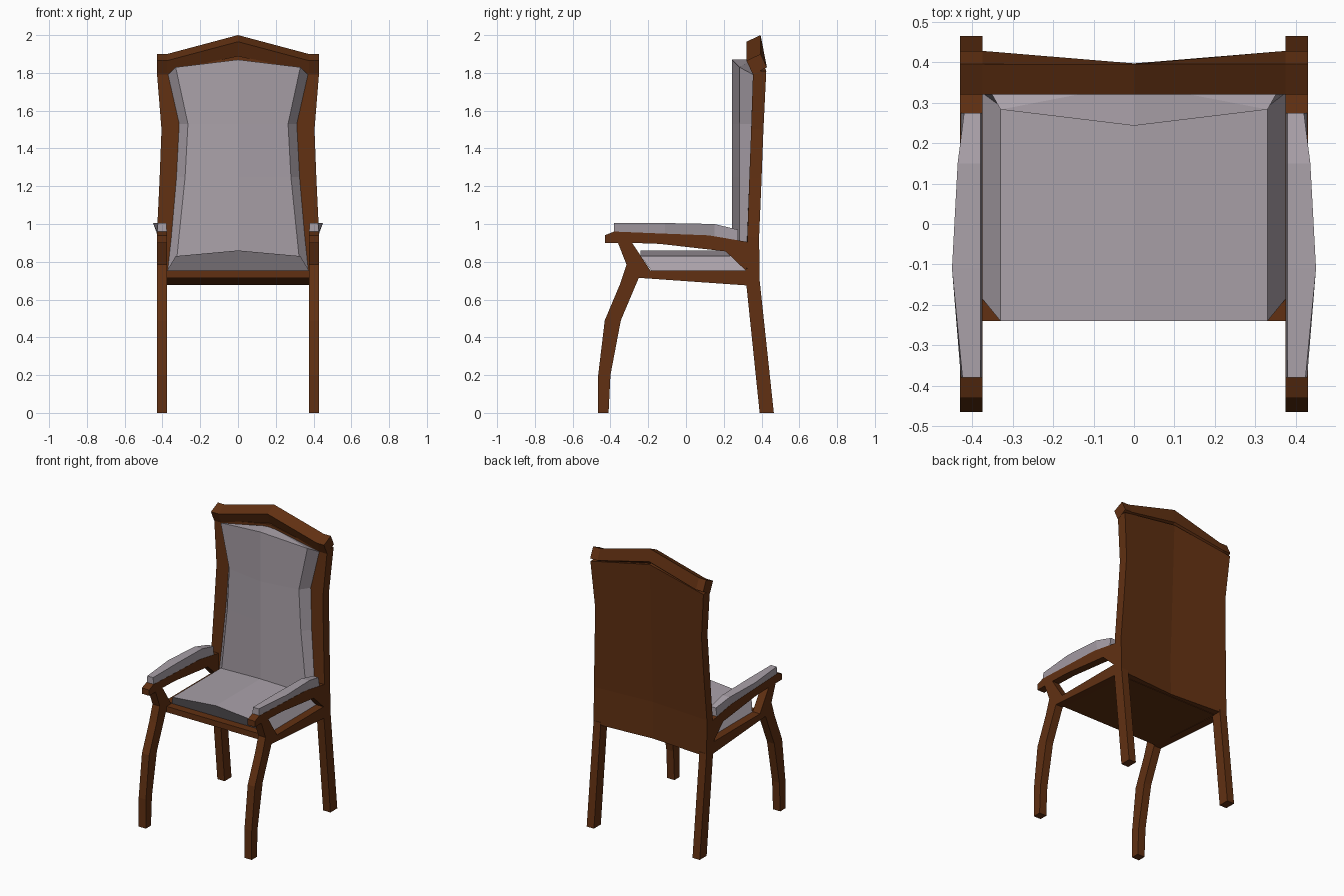
import bpy, bmesh

if "Cube" in bpy.data.objects:
    bpy.data.objects.remove(bpy.data.objects["Cube"])


def material(name, rgb):
    m = bpy.data.materials.new(name)
    m.diffuse_color = (*rgb, 1)
    m.use_nodes = True
    m.node_tree.nodes["Principled BSDF"].inputs["Base Color"].default_value = m.diffuse_color
    return m


wood = material("brown wood", (0.12, 0.030, 0.006))
fabric = material("grey fabric", (0.40, 0.355, 0.395))


def finish(name, bm, mat, mirror=False):
    bmesh.ops.recalc_face_normals(bm, faces=bm.faces[:])
    me = bpy.data.meshes.new(name)
    bm.to_mesh(me)
    bm.free()
    me.materials.append(mat)
    ob = bpy.data.objects.new(name, me)
    bpy.context.collection.objects.link(ob)
    if mirror:
        ob.modifiers.new("mirror", 'MIRROR')
    return ob


def loft(name, rings, mat, mirror=False):
    """Join a row of closed cross-sections and cap both ends."""
    bm = bmesh.new()
    rows = [[bm.verts.new(p) for p in r] for r in rings]
    n = len(rows[0])
    for a, b in zip(rows, rows[1:]):
        for i in range(n):
            j = (i + 1) % n
            bm.faces.new((a[i], a[j], b[j], b[i]))
    caps = [bm.faces.new(rows[0]), bm.faces.new(rows[-1])]
    bmesh.ops.triangulate(bm, faces=caps)
    return finish(name, bm, mat, mirror)


def sym(half, mid_front, mid_back):
    """Ring from right-hand points (back to front) plus points on the centre line."""
    return half + [mid_front] + [(-x, y, z) for x, y, z in reversed(half)] + [mid_back]


# Side frames: legs, rail and arm in one outline with an opening
outline = [(-.465, 0), (-.465, .2), (-.43, .49), (-.35, .68), (-.315, .785),
           (-.36, .90), (-.43, .90), (-.43, .94), (-.38, .96), (-.14, .95),
           (.12, .94), (.325, .905), (.32, .70), (.39, .70), (.465, 0),
           (.39, 0), (.32, .675), (-.25, .715), (-.345, .49), (-.40, .2), (-.41, 0)]
opening = [(-.285, .90), (-.14, .895), (.21, .855), (.315, .755), (-.19, .755)]
bm = bmesh.new()
for loop in (outline, opening):
    vs = [bm.verts.new((.375, y, z)) for y, z in loop]
    for i, v in enumerate(vs):
        bm.edges.new((v, vs[(i + 1) % len(vs)]))
bmesh.ops.triangle_fill(bm, use_beauty=True, edges=bm.edges[:], normal=(1, 0, 0))
ext = bmesh.ops.extrude_face_region(bm, geom=bm.faces[:], use_keep_orig=True)
bmesh.ops.translate(bm, vec=(.055, 0, 0),
                    verts=[g for g in ext["geom"] if isinstance(g, bmesh.types.BMVert)])
finish("side_frame", bm, wood, mirror=True)

# Back frame: waisted posts and a panel folded along the centre
rings = []
for z, xi, xo, yf, yb, dz in [(.68, .375, .43, .32, .39, 0), (.93, .37, .43, .325, .387, 0),
                              (1.24, .325, .415, .335, .40, 0), (1.5, .31, .405, .345, .41, 0),
                              (1.81, .37, .43, .355, .425, .08)]:
    rings.append(sym([(xo, yb, z), (xo, yf, z), (xi, yf, z)],
                     (0, yf - .02, z + dz), (0, yb - .03, z + dz)))
loft("back_frame", rings, wood)

# Peaked top rail
rings = []
for x, dz, yb in [(-.43, 0, .428), (-.375, 0, .428), (0, .10, .397), (.375, 0, .428), (.43, 0, .428)]:
    rings.append([(x, .32, 1.865 + dz), (x, .395, 1.90 + dz),
                  (x, yb, 1.83 + dz * .8), (x, .355, 1.79 + dz * .8)])
loft("top_rail", rings, wood)

# Seat base
loft("seat_base", [[(x, -.24, .715), (x, -.24, .755), (x, .34, .755), (x, .34, .677)]
                   for x in (-.376, .376)], wood)

# Seat cushion, front leaning outward at the top
loft("seat_cushion", [
    sym([(.375, .33, .755), (.375, -.185, .755)], (0, -.185, .755), (0, .33, .755)),
    sym([(.33, .33, .83), (.33, -.24, .83)], (0, -.24, .86), (0, .33, .86))], fabric)

# Back cushion
rings = []
for z, xi, xf, yf, d in [(.76, .372, .33, .322, 0), (1.25, .327, .28, .337, 0),
                         (1.53, .312, .265, .347, 0), (1.79, .372, .33, .357, .04)]:
    rings.append(sym([(xi, yf, z), (xf, .283, z + d)],
                     (0, .243, z + 2 * d), (0, yf - .01, z + 2 * d)))
loft("back_cushion", rings, fabric)

# Arm cushions, bulging outward at the top
loft("arm_cushion", [
    [(.376, y, zb), (.428, y, zb), (xo, y, zt), (.38, y, zt)]
    for y, zb, zt, xo in [(-.38, .958, 1.005, .424), (-.11, .947, 1.005, .45),
                          (.15, .933, 1.0, .436), (.275, .912, .97, .42)]], fabric, mirror=True)
